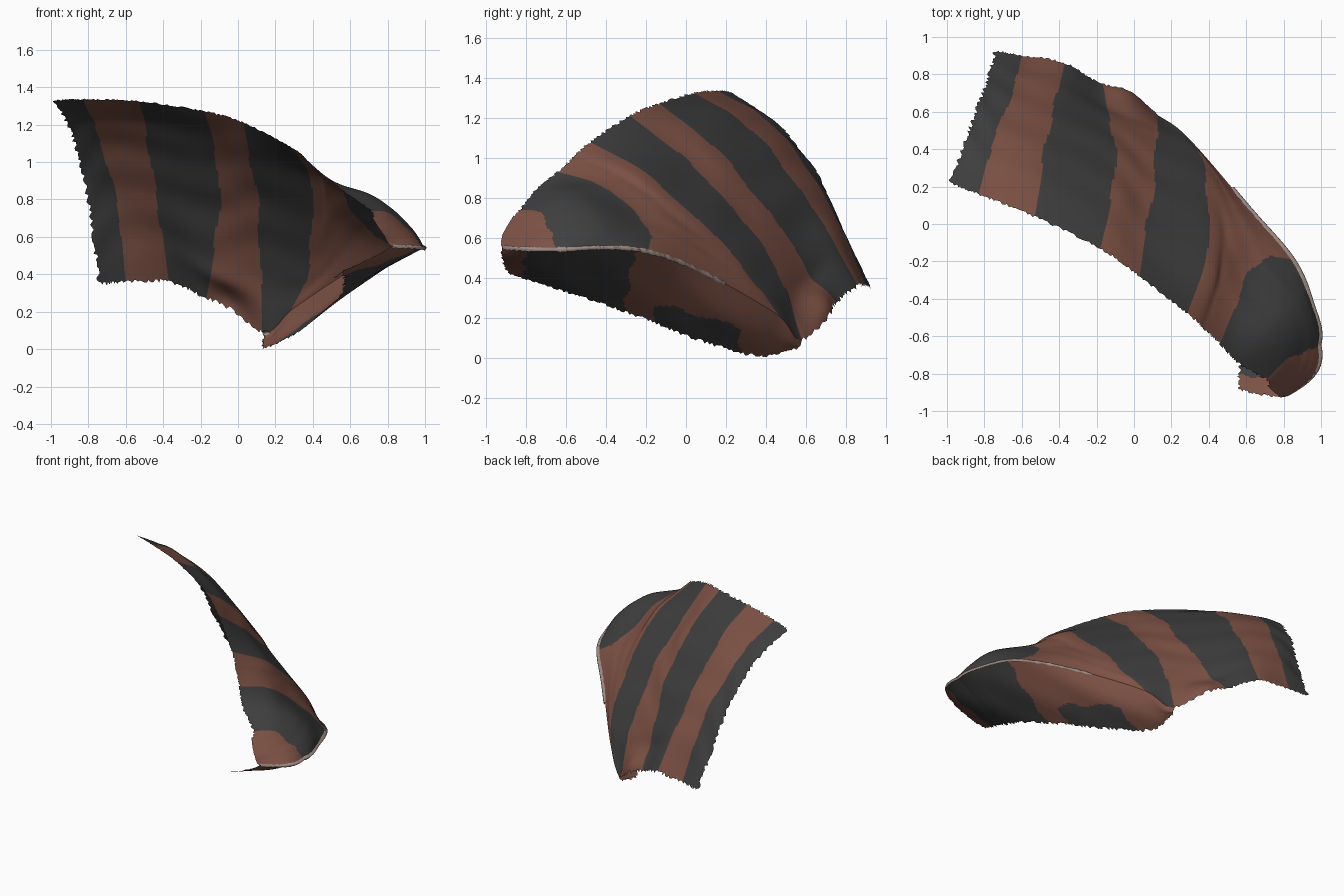
import bpy, bmesh, math, random
from mathutils import Vector

if "Cube" in bpy.data.objects:
    bpy.data.objects.remove(bpy.data.objects["Cube"])

random.seed(4)


def material(name, rgb):
    m = bpy.data.materials.new(name)
    m.diffuse_color = (*rgb, 1)
    m.use_nodes = True
    m.node_tree.nodes["Principled BSDF"].inputs["Base Color"].default_value = m.diffuse_color
    return m


CHARCOAL = material("charcoal", (0.05, 0.05, 0.05))
BROWN = material("rust brown", (0.21, 0.085, 0.06))
SELVEDGE = material("pale selvedge", (0.36, 0.27, 0.24))

# Cross-sections of the sheet, each running from the upper edge to the lower edge
open_end = [
    [(-.98, .22, 1.33), (-.89, .47, 1.16), (-.82, .66, .91), (-.77, .80, .61), (-.74, .925, .35)],
    [(-.83, .16, 1.335), (-.77, .39, 1.20), (-.69, .60, .96), (-.63, .77, .66), (-.60, .90, .36)],
    [(-.53, .04, 1.325), (-.49, .28, 1.18), (-.46, .50, .94), (-.41, .69, .66), (-.37, .86, .36)],
    [(-.18, -.13, 1.27), (-.12, .13, 1.06), (-.10, .38, .78), (-.13, .57, .50), (-.17, .74, .27)],
    [(.03, -.28, 1.21), (.07, .0, .99), (.11, .25, .73), (.12, .46, .43), (.13, .58, .09)],
]
folded_end = [
    [(.30, -.49, 1.07), (.40, -.20, .91), (.41, .12, .62), (.38, .33, .38), (.30, .45, .22)],
    [(.38, -.565, 1.0), (.46, -.33, .90), (.51, -.10, .72), (.57, .03, .56), (.62, .08, .43)],
    [(.46, -.64, .93), (.55, -.42, .86), (.62, -.25, .72), (.72, -.18, .62), (.85, -.19, .53)],
    [(.57, -.75, .84), (.70, -.60, .83), (.82, -.48, .74), (.91, -.43, .63), (.95, -.42, .55)],
    [(.71, -.83, .74), (.80, -.74, .73), (.89, -.69, .66), (.95, -.67, .60), (.99, -.65, .54)],
    [(.72, -.87, .70), (.75, -.90, .65), (.78, -.92, .61), (.80, -.925, .57), (.82, -.92, .55)],
]
sections = open_end + folded_end
# Free edge of the flap turned under, one point per section from the fifth on
flap_edge = [(.13, .56, .05), (.15, .36, .01), (.32, .06, .09), (.45, -.22, .20),
             (.55, -.48, .29), (.565, -.70, .36), (.56, -.885, .42)]
STEP = 26       # columns per section
ROWS = 80
FLAP_ROWS = 30
FOLD = 4        # section where the fold starts
BOUNDS = (1, 2, 3, 4, 4.93, 7, 9)   # stripe borders, counted in sections


def spline(points, t):
    """Smooth curve through points, t counted in points."""
    p = [Vector(q) for q in points]
    i = min(int(t), len(p) - 2)
    f = t - i
    a, b = p[i], p[i + 1]
    ta = (b - p[i - 1]) / 2 if i > 0 else b - a
    tb = (p[i + 2] - a) / 2 if i + 2 < len(p) else b - a
    return (a * (2 * f**3 - 3 * f**2 + 1) + b * (3 * f**2 - 2 * f**3)
            + ta * (f**3 - 2 * f**2 + f) + tb * (f**3 - f**2))


def bump(x, centre, width):
    return math.exp(-((x - centre) / width) ** 2)


def sheet(name, grid, mats, rule):
    """Grid of points to a smooth surface; rule picks each face's material."""
    bm = bmesh.new()
    vs = [[bm.verts.new(p) for p in row] for row in grid]
    for i in range(len(vs) - 1):
        for j in range(len(vs[0]) - 1):
            f = bm.faces.new((vs[i][j], vs[i + 1][j], vs[i + 1][j + 1], vs[i][j + 1]))
            f.smooth = True
            f.material_index = rule(i, j, f.calc_center_median())
    bm.normal_update()
    me = bpy.data.meshes.new(name)
    bm.to_mesh(me)
    bm.free()
    for m in mats:
        me.materials.append(m)
    ob = bpy.data.objects.new(name, me)
    bpy.context.collection.objects.link(ob)
    return ob


# Main draped sheet with soft wrinkles and a frayed border
cols = (len(sections) - 1) * STEP
main = []
for i in range(cols + 1):
    u = i / STEP
    sec = [spline([s[k] for s in sections], u) for k in range(5)]
    row = []
    for j in range(ROWS + 1):
        v = j / ROWS
        p = spline(sec, v * 4)
        ease = math.sin(math.pi * v) * (1 if u < 4 else max(0.25, 1 - (u - 4) / 2))
        crease = math.sin(30 * v + 1.6 * u + math.sin(2 * u)) + 0.6 * math.sin(15 * v - 2.7 * u)
        p += Vector((0.3, 0.6, 0.7)) * 0.004 * ease * crease
        # Crumpled hem near the lower corner
        if u < FOLD:
            p += Vector((.01, .05, .03)) * bump(u, 3.45, .35) * bump(v, .97, .08)
            p -= Vector((0, .6, .4)) * .02 * bump(u, 3.2, .8) * bump(v, .85, .05)
        # Rounded end of the fold
        if u > 9:
            p += Vector((.045, -.025, 0)) * math.sin(math.pi * (u - 9)) * v * v
        row.append(p)
    row[0] += (row[0] - row[1]).normalized() * random.uniform(-.007, .009)
    if u < FOLD:
        row[-1] += (row[-1] - row[-2]).normalized() * random.uniform(-.011, .013)
    main.append(row)
for j in range(ROWS + 1):
    main[0][j] += (main[0][j] - main[1][j]).normalized() * random.uniform(-.014, .017)


def stripes(i, j, c):
    v = j / ROWS
    u = (i + .5) / STEP + 0.035 * math.sin(17 * v + i / STEP) * math.sin(math.pi * v)
    return sum(u > b for b in BOUNDS) % 2


sheet("draped_cloth", main, (CHARCOAL, BROWN), stripes)

# Flap folded under along the lower rim
rim = [main[i][-1] for i in range(FOLD * STEP, cols + 1)]
flap = []
for i, r in enumerate(rim):
    t = i / STEP
    e = spline(flap_edge, t)
    row = []
    for j in range(FLAP_ROWS + 1):
        v = j / FLAP_ROWS
        arch = math.sin(math.pi * v)
        p = r.lerp(e, v) + Vector((.5, 0, -.8)) * arch * (0.012 + 0.005 * math.sin(t * 3.5 + 5 * v))
        p += Vector((.035, .01, 0)) * arch * bump(t, 1.5, .9)
        p.y -= .015 * arch * bump(t, 6, .4)
        row.append(p)
    row[-1] += (e - r).normalized() * random.uniform(-.012, .012)
    flap.append(row)
for j in range(4, FLAP_ROWS):
    flap[-1][j].y += random.uniform(-.008, .012)


def flap_stripes(i, j, c):
    v = j / FLAP_ROWS
    wob = 0.012 * math.sin(14 * v)
    if c.y < -.81 + wob:
        return 1
    if c.y < -.26 - .05 * v + wob:
        return 0
    patch_top = .70 - .38 * (c.y + .17) + .03 * math.sin(25 * c.y)
    return 0 if -.16 < c.y < .27 + wob and v > patch_top else 1


sheet("folded_flap", flap, (CHARCOAL, BROWN), flap_stripes)


# Pale selvedge strips along the fold and at the lower corner
def selvedge(name, points, shift):
    strip = []
    for r in points:
        w = 0.011 + random.uniform(-.004, .003)
        out = Vector((.009, .003, 0))
        r = r + Vector(shift)
        strip.append([r + Vector((-.008, -.004, w + .002)), r + out + Vector((0, 0, w * .5)),
                      r + out * 1.3, r + Vector((.002, 0, -w))])
    sheet(name, strip, (SELVEDGE,), lambda i, j, c: 0)


selvedge("selvedge", [r for r in rim if r.y < .2], (0, 0, 0))
selvedge("corner_selvedge", [r for r in rim if r.y > .555], (-.004, -.01, -.006))
